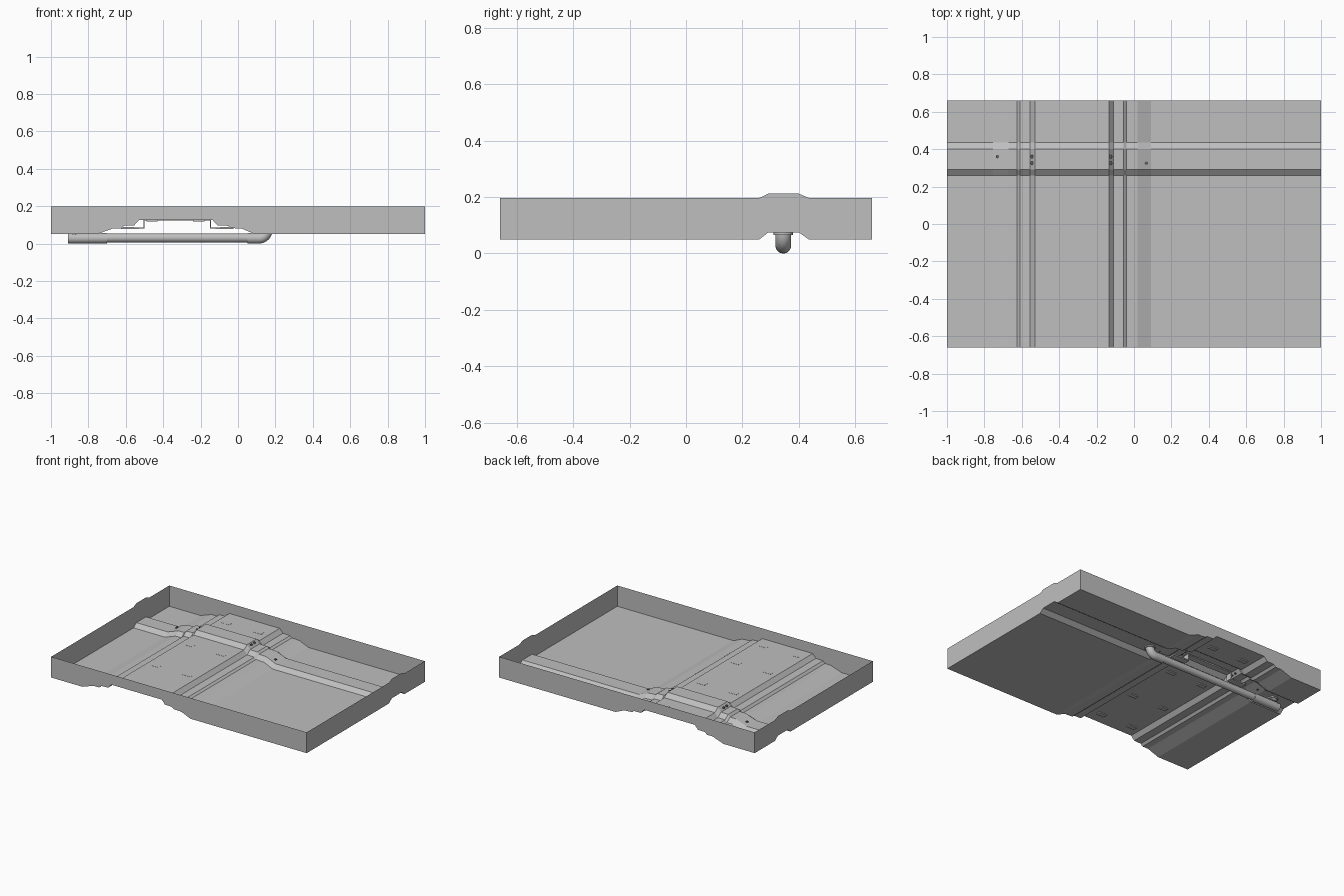
import bpy, bmesh, math
from mathutils import Vector

cube = bpy.data.objects.get("Cube")
if cube:
    bpy.data.objects.remove(cube)


def material(name, rgb):
    m = bpy.data.materials.new(name)
    m.use_nodes = True
    m.diffuse_color = (*rgb, 1)
    m.node_tree.nodes["Principled BSDF"].inputs["Base Color"].default_value = (*rgb, 1)
    return m


GREY = material("sheet grey", (0.52, 0.52, 0.52))
DARK = material("bolt hole grey", (0.12, 0.12, 0.12))


def finish(name, bm, mat=GREY, smooth=False):
    mesh = bpy.data.meshes.new(name)
    bm.to_mesh(mesh)
    bm.free()
    obj = bpy.data.objects.new(name, mesh)
    bpy.context.collection.objects.link(obj)
    mesh.materials.append(mat)
    if smooth:
        bpy.ops.object.select_all(action='DESELECT')
        obj.select_set(True)
        bpy.context.view_layer.objects.active = obj
        bpy.ops.object.shade_smooth_by_angle(angle=math.radians(40))
    return obj


def sample(profile, t):
    """Height of a piecewise linear profile."""
    for (a, ha), (b, hb) in zip(profile, profile[1:]):
        if a <= t <= b:
            return ha + (hb - ha) * (t - a) / (b - a)
    return profile[-1][1]


def sheet(name, rows):
    """Skin a grid given as rows of points."""
    bm = bmesh.new()
    grid = [[bm.verts.new(p) for p in row] for row in rows]
    for lo, hi in zip(grid, grid[1:]):
        for i in range(len(lo) - 1):
            bm.faces.new((lo[i], lo[i + 1], hi[i + 1], hi[i]))
    return finish(name, bm)


# Pressed floor: raised tunnel across x, plus a cross rib along y
W, D, TOP = 1.0, 0.66, 0.197
tunnel = [(-W, .05), (-.755, .05), (-.67, .08), (-.625, .08), (-.61, .095), (-.555, .097),
          (-.53, .125), (-.135, .125), (-.11, .097), (-.055, .095), (-.04, .083),
          (.02, .08), (.09, .05), (W, .05)]
rib = [(-D, 0), (.26, 0), (.292, .025), (.40, .025), (.435, 0), (D, 0)]


def floor_z(x, y):
    return sample(tunnel, x) + sample(rib, y)


sheet("floor_panel", [[(x, y, floor_z(x, y)) for x, _ in tunnel] for y, _ in rib])

# Thin walls following the floor edge
for name, y in (("front_wall", -D), ("back_wall", D)):
    sheet(name, [[(x, y, z) for x, z in tunnel], [(x, y, TOP) for x, _ in tunnel]])
for name, x in (("left_wall", W), ("right_wall", -W)):
    sheet(name, [[(x, y, .05 + h) for y, h in rib], [(x, y, TOP + .6 * h) for y, h in rib]])


def cylinder(name, loc, r, depth, mat=GREY, axis='Z', segments=24):
    bm = bmesh.new()
    bmesh.ops.create_cone(bm, cap_ends=True, segments=segments, radius1=r, radius2=r, depth=depth)
    if axis == 'X':
        bmesh.ops.rotate(bm, verts=bm.verts, cent=(0, 0, 0),
                         matrix=Vector((0, 0, 1)).rotation_difference(Vector((1, 0, 0))).to_matrix())
    bmesh.ops.translate(bm, verts=bm.verts, vec=loc)
    return finish(name, bm, mat, True)


# Bolts along the rib
for x, y in ((-.73, .36), (-.545, .36), (-.545, .325), (-.125, .36), (-.125, .325), (.065, .325)):
    cylinder("rib_bolt", (x, y, floor_z(x, y) + .002), .009, .007, DARK, segments=12)

# Shallow pads under the tunnel
for x in (-.21, -.46):
    for y in (.53, .12, -.26, -.57):
        bm = bmesh.new()
        bmesh.ops.create_cube(bm, size=1)
        bmesh.ops.scale(bm, vec=(.06, .03, .008), verts=bm.verts)
        bmesh.ops.translate(bm, vec=(x, y, .122), verts=bm.verts)
        finish("underside_pad", bm)

# Handrail pipe with elbows turning up into the floor
PY, MID = .345, -.325


def elbow(name, side):
    bm = bmesh.new()
    r, bend, rings = .028, .045, 9
    end = MID + side * .51
    path = [(MID + side * .375, .028, 0)]
    for i in range(rings):
        a = math.pi / 2 * i / (rings - 1)
        path.append((end - r - bend * (1 - math.sin(a)), .028 + bend * (1 - math.cos(a)), a))
    loops = []
    for x, z, a in path:
        loop = []
        for k in range(20):
            t = 2 * math.pi * k / 20
            u = r * math.cos(t)
            loop.append(bm.verts.new((x - side * u * math.sin(a), PY + r * math.sin(t), z + u * math.cos(a))))
        loops.append(loop)
    for a, b in zip(loops, loops[1:]):
        for k in range(20):
            bm.faces.new((a[k], a[k - 1], b[k - 1], b[k]))
    bm.faces.new(loops[0])
    bm.faces.new(loops[-1])
    bmesh.ops.recalc_face_normals(bm, faces=bm.faces)
    finish(name, bm, GREY, True)
    cylinder(name + "_flange", (end - r, PY, .07), .035, .008)


cylinder("pipe", (MID, PY, .03), .024, .78, axis='X')
elbow("left_elbow", 1)
elbow("right_elbow", -1)

# Bent strap bracket above the pipe
bm = bmesh.new()
half = [(-.3, .083), (-.178, .083), (-.178, .127), (0, .127)]
strap = [(MID + x, z) for x, z in half] + [(MID - x, z) for x, z in half[-2::-1]]
pairs = [[bm.verts.new((x, PY + s * .022, z)) for s in (-1, 1)] for x, z in strap]
for a, b in zip(pairs, pairs[1:]):
    bm.faces.new((a[0], b[0], b[1], a[1]))
bracket = finish("pipe_bracket", bm)
solid = bracket.modifiers.new("thickness", 'SOLIDIFY')
solid.thickness = .01
solid.offset = 0
